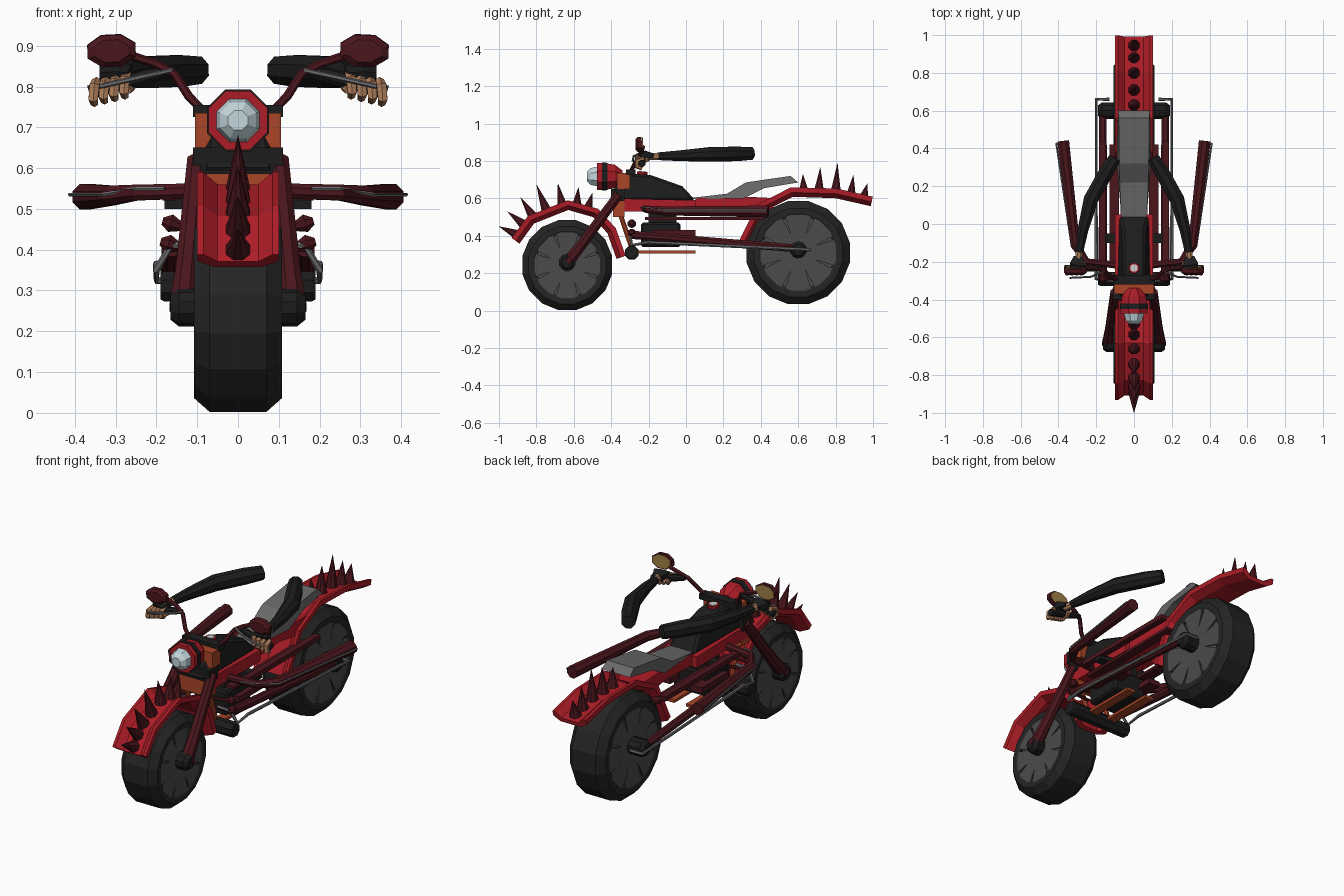
import bpy, bmesh
from math import sin, cos, pi
from mathutils import Vector as V

if "Cube" in bpy.data.objects:
    bpy.data.objects.remove(bpy.data.objects["Cube"])

COLS = dict(red=(.42, .012, .02), dark=(.07, .008, .012), black=(.012, .012, .012),
            tyre=(.018, .018, .018), rim=(.07, .07, .07), steel=(.16, .16, .17), orange=(.4, .06, .02),
            seat=(.14, .14, .14), skin=(.45, .22, .11), glass=(.55, .68, .72), gold=(.35, .22, .06), white=(.8, .8, .8))
MATS = {}
for k, c in COLS.items():
    MATS[k] = bpy.data.materials.new(k)
    MATS[k].diffuse_color = (*c, 1)


def mesh(name, verts, faces, mat, mirror=False, bevel=0):
    me = bpy.data.meshes.new(name)
    me.from_pydata([tuple(v) for v in verts], [], faces)
    bm = bmesh.new()
    bm.from_mesh(me)
    bmesh.ops.remove_doubles(bm, verts=bm.verts, dist=1e-5)
    bmesh.ops.recalc_face_normals(bm, faces=bm.faces)
    bm.to_mesh(me)
    bm.free()
    me.materials.append(MATS[mat])
    ob = bpy.data.objects.new(name, me)
    bpy.context.collection.objects.link(ob)
    if mirror:
        ob.modifiers.new("mirror", 'MIRROR').use_mirror_merge = False
    if bevel:
        b = ob.modifiers.new("bevel", 'BEVEL')
        b.width, b.segments = bevel, 1
    return ob


def circle(n, a=1, b=1):
    return [(a * cos(2 * pi * (i + .5) / n), b * sin(2 * pi * (i + .5) / n)) for i in range(n)]


def sweep(name, path, radii, mat, sec=None, ref=(0, 0, 1), mirror=False):
    """Carry a cross-section (u along ref, v across it) along a path."""
    sec = sec or circle(8)
    p, n = [V(q) for q in path], len(sec)
    if not isinstance(radii, (list, tuple)):
        radii = [radii] * len(p)
    verts, faces = [], []
    for i, q in enumerate(p):
        ds = [(p[j + 1] - p[j]).normalized() for j in (i - 1, i) if 0 <= j < len(p) - 1]
        t = sum(ds, V()).normalized()
        u = (V(ref) - t * t.dot(V(ref))).normalized()
        w = t.cross(u)
        verts += [q + (u * a + w * b) * radii[i] for a, b in sec]
    for i in range(len(p) - 1):
        faces += [(i * n + k, i * n + (k + 1) % n, (i + 1) * n + (k + 1) % n, (i + 1) * n + k) for k in range(n)]
    faces += [tuple(range(n)), tuple(range(len(verts) - n, len(verts)))]
    return mesh(name, verts, faces, mat, mirror)


def lathe(name, prof, centre, axis, mat, n=16, closed=False):
    """Revolve (distance along axis, radius) points about X or Y."""
    verts, faces, m = [], [], len(prof)
    for d, r in prof:
        for a, b in circle(n, r, r):
            verts.append(V(centre) + (V((d, a, b)) if axis == 'X' else V((a, d, b))))
    for i in range(m if closed else m - 1):
        j = (i + 1) % m
        faces += [(i * n + k, i * n + (k + 1) % n, j * n + (k + 1) % n, j * n + k) for k in range(n)]
    if not closed:
        faces += [tuple(range(n)), tuple(range((m - 1) * n, m * n))]
    return mesh(name, verts, faces, mat)


def prism(name, prof, half, mat, bevel=0):
    """Side profile (y, z) or (y, z, half width) made symmetrical across x."""
    n = len(prof)
    verts = [(s * (q[2] if len(q) > 2 else half), q[0], q[1]) for s in (-1, 1) for q in prof]
    faces = [tuple(range(n)), tuple(range(n, 2 * n))]
    faces += [(k, (k + 1) % n, n + (k + 1) % n, n + k) for k in range(n)]
    return mesh(name, verts, faces, mat, bevel=bevel)


def box(name, x0, x1, y0, y1, z0, z1, mat, mirror=False, bevel=0):
    verts = [(x, y, z) for x in (x0, x1) for y in (y0, y1) for z in (z0, z1)]
    faces = [(0, 1, 3, 2), (4, 5, 7, 6), (0, 1, 5, 4), (2, 3, 7, 6), (0, 2, 6, 4), (1, 3, 7, 5)]
    return mesh(name, verts, faces, mat, mirror, bevel)


# Wheels: tyre ring, recessed disc, eight broad spokes, hub
for nm, y, z, R, hub in (("front", -.635, .243, .245, .165), ("rear", .6, .31, .281, .19)):
    half = [(.1, R * .7), (.108, R * .76), (.108, R * .86), (.07, R)]
    lathe(nm + "_tyre", half + [(-a, b) for a, b in half[::-1]], (0, y, z), 'X', 'tyre', closed=True)
    lathe(nm + "_wheel_disc", [(-.088, R * .72), (.088, R * .72)], (0, y, z), 'X', 'rim')
    for i in range(8):
        d = V((0, cos(i * pi / 4), sin(i * pi / 4)))
        c = V((.1, y, z))
        sweep(f"{nm}_spoke_{i}", [c + d * .03, c + d * R * .74], [.02, R * .26], 'rim',
              [(.06, 1), (-.06, 1), (-.06, -1), (.06, -1)], (1, 0, 0), True)
    lathe(nm + "_hub", [(-hub, .03), (-hub + .02, .046), (hub - .02, .046), (hub, .03)],
          (0, y, z + .015), 'X', 'black', 10)

# Fenders: channel section swept over each wheel
FEN = [(-.1, -.04), (-.1, -.012), (-.06, .012), (.06, .012), (.1, -.012), (.1, -.04), (.085, -.04),
       (.05, -.01), (-.05, -.01), (-.085, -.04)]
sweep("front_fender", [(0, y, z) for y, z in ((-.9, .365), (-.82, .475), (-.63, .55), (-.49, .51),
      (-.41, .42), (-.36, .28))], 1, 'red', FEN, (1, 0, 0)).data.flip_normals
sweep("rear_fender", [(0, y, z) for y, z in ((.31, .335), (.41, .54), (.57, .62), (.8, .613), (.99, .57))],
      1, 'red', FEN, (1, 0, 0))

# Spikes: base y, z then tip y, z
SPIKES = [(-.89, .4, -1, .45), (-.855, .45, -.955, .53), (-.81, .49, -.885, .605), (-.74, .52, -.8, .675),
          (-.66, .55, -.685, .68), (-.585, .55, -.575, .66), (-.53, .53, -.5, .63),
          (.63, .625, .625, .73), (.71, .625, .718, .765), (.8, .62, .81, .79), (.88, .6, .895, .725),
          (.945, .59, .97, .68)]
for i, (a, b, c, d) in enumerate(SPIKES):
    sweep(f"spike_{i}", [(0, a, b), (0, c, d)], [.032, .0005], 'dark', ref=(1, 0, 0))

# Fork, clamps, steering head
sweep("fork_leg", [(.135, -.635, .255), (.125, -.56, .35), (.1, -.36, .62)], [.036, .03, .026], 'dark',
      ref=(1, 0, 0), mirror=True)
box("lower_clamp", -.1, .1, -.39, -.33, .5, .585, 'orange')
box("middle_clamp", -.11, .11, -.4, -.33, .585, .65, 'black')
box("upper_clamp", -.105, .105, -.37, -.3, .65, .735, 'orange')
box("handlebar_clamp", -.11, .11, -.32, -.27, .725, .755, 'black')

# Headlight
lathe("headlight_shell", [(-.34, .035), (-.38, .068), (-.44, .078), (-.475, .078), (-.475, .055)],
      (0, 0, .717), 'Y', 'red', 8)
lathe("headlight_band", [(-.42, .079), (-.45, .082)], (0, 0, .717), 'Y', 'black', 8)
lathe("headlight_glass", [(-.47, .058), (-.51, .048), (-.53, .026)], (0, 0, .717), 'Y', 'glass', 8)

# Tank, gauge, frame, seat
prism("tank", [(-.41, .59, .09), (-.37, .68, .075), (-.34, .735, .06), (-.19, .725, .06), (-.02, .665, .06),
               (.05, .59, .08)], .08, 'black', .012)
for nm, r, h, m in (("gauge_ring", .03, .742, 'red'), ("gauge_face", .021, .745, 'white')):
    sweep(nm, [(0, -.235, .7), (0, -.233, h)], r, m, ref=(1, 0, 0))
prism("frame_front", [(-.38, .53), (.05, .53), (.05, .59), (-.38, .6)], .1, 'red')
prism("frame_rear", [(.05, .535), (.25, .55), (.44, .52), (.5, .6), (.3, .61), (.05, .6)], .072, 'red')
prism("seat", [(-.02, .595, .06), (.05, .605, .068), (.22, .625, .075), (.32, .685, .08), (.42, .7, .08),
               (.56, .72, .08), (.6, .685, .085), (.42, .655, .09), (.31, .6, .09)], .08, 'seat')

# Engine, fins and under-rails
box("engine_block", -.1, .1, -.24, -.03, .34, .47, 'black', bevel=.01)
box("engine_top", -.06, .06, -.2, -.05, .46, .54, 'black')
box("cylinder_fin_low", .06, .13, -.18, .05, .4, .43, 'dark', True)
box("cylinder_fin_high", .08, .13, -.22, .42, .485, .5, 'dark', True)
box("under_rail", .035, .085, -.27, .05, .305, .32, 'orange', True)
sweep("down_tube", [(.07, -.37, .57), (.07, -.285, .32)], .014, 'orange', ref=(1, 0, 0), mirror=True)
lathe("foot_bar", [(-.19, .035), (-.18, .04), (.18, .04), (.19, .035)], (0, -.29, .31), 'X', 'black', 8)
for i, (z, x) in enumerate(((.465, .165), (.415, .17))):
    sweep(f"lever_{i}", [(.06, -.29, z - .015), (x - .03, -.29, z - .01), (x, -.29, z), (x + .02, -.29, z + .005)],
          [.008, .01, .024, .01], 'dark', ref=(0, 1, 0), mirror=True)

# Upper side pipes with thin rails
sweep("upper_pipe", [(.07, -.22, .545), (.25, -.2, .54), (.31, -.11, .533), (.375, .44, .53)],
      [.02, .021, .026, .034], 'dark', mirror=True)
sweep("upper_pipe_rail", [(.18, -.24, .55), (.25, -.22, .55), (.33, -.12, .535), (.412, .43, .535)],
      .005, 'steel', circle(6), mirror=True)

# Lower arms and steel pipes running to the rear axle
sweep("rear_arm", [(.165, -.29, .405), (.165, .62, .33)], [.024, .022], 'dark', mirror=True)
sweep("lower_pipe", [(.09, -.3, .415), (.165, -.3, .41), (.2, -.29, .35), (.2, -.2, .365), (.2, .66, .325),
      (.13, .66, .325)], .009, 'steel', circle(6), (.2, .1, 1), True)
box("side_bar", .15, .185, -.2, .44, .52, .545, 'dark', True)
box("side_bar_link", .09, .18, -.1, -.05, .5, .53, 'black', True)

# Handlebar, grips, mirrors
sweep("handlebar", [(0, -.295, .74), (.09, -.295, .745), (.12, -.28, .775), (.155, -.25, .83), (.2, -.235, .855),
      (.26, -.23, .875)], .011, 'dark', circle(6), (0, 1, 0), True)
sweep("grip", [(.17, -.235, .835), (.22, -.235, .825), (.365, -.235, .785)], [.012, .018, .019], 'black',
      ref=(0, 1, 0), mirror=True)
sweep("brake_lever", [(.16, -.25, .84), (.23, -.28, .825), (.34, -.285, .8)], .006, 'steel', circle(6),
      (0, 1, 0), True)
OVAL = circle(8, .064, .042)
sweep("mirror_shell", [(.31, -.27, .887), (.31, -.258, .887), (.31, -.235, .889)], [.7, 1, 1], 'dark', OVAL,
      (1, 0, -.05), True)
sweep("mirror_glass", [(.31, -.236, .889), (.31, -.231, .889)], .88, 'gold', OVAL, (1, 0, -.05), True)

# Gloved hands and sleeves
sweep("glove", [(.295, -.175, .825), (.3, -.215, .832), (.305, -.245, .818)], [.024, .04, .034], 'black',
      [(.5, 1), (.6, 0), (.5, -1), (-.4, -1), (-.4, 1)], mirror=True)
for i in range(4):
    x, z = .277 + .025 * i, .81 - .006 * i
    sweep(f"finger_{i}", [(x - .005, -.225, z + .02), (x, -.262, z + .008), (x + .003, -.263, z - .022),
          (x, -.235, z - .033)], [.012, .014, .013, .01], 'skin', circle(6), (1, 0, 0), True)
sweep("thumb", [(.27, -.2, .81), (.262, -.225, .8), (.27, -.255, .79)], [.013, .013, .009], 'skin', circle(6),
      mirror=True)
sweep("forearm", [(.297, -.2, .823), (.285, -.12, .826)], [.019, .022], 'skin', mirror=True)
sweep("sleeve", [(.29, -.15, .825), (.27, -.03, .828), (.228, .13, .835), (.15, .27, .838), (.1, .35, .84)],
      [.022, .031, .042, .042, .036], 'black', mirror=True)

for m in bpy.data.materials:
    if m.users and not m.is_grease_pencil:
        m.use_nodes = True
        m.node_tree.nodes["Principled BSDF"].inputs["Base Color"].default_value = m.diffuse_color
